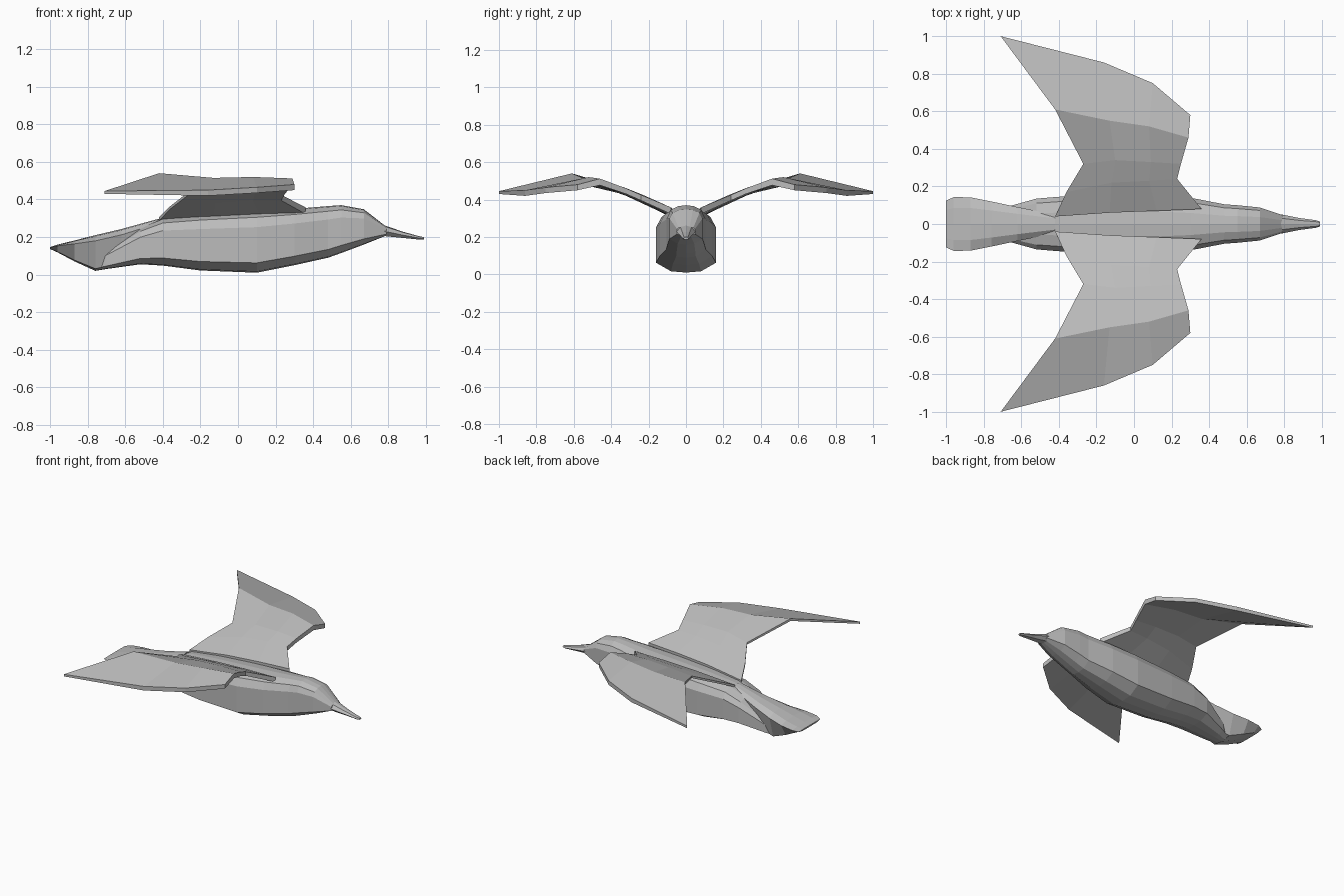
import bpy, bmesh

cube = bpy.data.objects.get("Cube")
if cube:
    bpy.data.objects.remove(cube, do_unlink=True)

grey = bpy.data.materials.new("plumage grey")
grey.use_nodes = True
grey.diffuse_color = (0.5, 0.5, 0.5, 1)
grey.node_tree.nodes["Principled BSDF"].inputs["Base Color"].default_value = (0.5, 0.5, 0.5, 1)


def make_object(name, bm):
    bmesh.ops.recalc_face_normals(bm, faces=bm.faces)
    mesh = bpy.data.meshes.new(name)
    bm.to_mesh(mesh)
    bm.free()
    mesh.materials.append(grey)
    obj = bpy.data.objects.new(name, mesh)
    bpy.context.collection.objects.link(obj)
    return obj


def loft(name, sections, profile):
    """Skin rings along x; a section is (x, half width, top z, bottom z)."""
    bm = bmesh.new()
    ring_shape = profile + [(-y, h) for y, h in reversed(profile) if y > 0]
    rings = [[bm.verts.new((x, y * w, low + h * (top - low))) for y, h in ring_shape]
             for x, w, top, low in sections]
    n = len(ring_shape)
    for a, b in zip(rings, rings[1:]):
        for i in range(n):
            j = (i + 1) % n
            bm.faces.new((a[i], a[j], b[j], b[i]))
    bm.faces.new(rings[0])
    bm.faces.new(rings[-1])
    return make_object(name, bm)


# Boxy body, tapering to the rump and the head
loft("body", [
    (-0.76, 0.06, 0.10, 0.02), (-0.70, 0.085, 0.13, 0.03), (-0.52, 0.135, 0.25, 0.055),
    (-0.40, 0.145, 0.30, 0.048), (-0.20, 0.155, 0.32, 0.022), (0.10, 0.16, 0.338, 0.01),
    (0.30, 0.14, 0.35, 0.05), (0.48, 0.105, 0.365, 0.09), (0.55, 0.10, 0.37, 0.115),
    (0.67, 0.088, 0.348, 0.16), (0.79, 0.048, 0.255, 0.208),
], [(0, 1), (0.42, 0.98), (0.82, 0.9), (1, 0.74), (1, 0.16), (0.5, 0.02), (0, 0)])

# Beak
loft("beak", [
    (0.78, 0.052, 0.262, 0.205), (0.88, 0.032, 0.228, 0.195), (0.97, 0.02, 0.203, 0.186),
    (0.99, 0.013, 0.2, 0.187),
], [(0, 1), (0.6, 0.9), (1, 0.45), (0.5, 0), (0, 0)])

# Wedge-shaped tail fan
loft("tail", [
    (-1.0, 0.125, 0.147, 0.136), (-0.96, 0.143, 0.16, 0.118), (-0.87, 0.142, 0.182, 0.07),
    (-0.76, 0.12, 0.21, 0.02), (-0.62, 0.09, 0.243, 0.05), (-0.42, 0.05, 0.298, 0.15),
], [(0, 1), (0.6, 0.97), (1, 0.84), (0.65, 0.06), (0, 0)])

# Wing: rows from root to tip, each running from leading to trailing edge
rows = [
    [(0.36, 0.08, 0.358), (0.12, 0.07, 0.35), (-0.13, 0.06, 0.335), (-0.42, 0.04, 0.305)],
    [(0.23, 0.24, 0.425), (0.08, 0.23, 0.425), (-0.12, 0.22, 0.41), (-0.36, 0.17, 0.365)],
    [(0.25, 0.32, 0.46), (0.09, 0.33, 0.465), (-0.10, 0.34, 0.46), (-0.27, 0.32, 0.435)],
    [(0.29, 0.46, 0.512), (0.08, 0.52, 0.52), (-0.13, 0.55, 0.515), (-0.42, 0.61, 0.54)],
    [(0.30, 0.58, 0.48), (0.10, 0.75, 0.465), (-0.16, 0.86, 0.45), (-0.71, 1.0, 0.445)],
]
thickness = [0.035, 0.03, 0.03, 0.035, 0.03]


def make_wing(name, side):
    bm = bmesh.new()
    upper = [[bm.verts.new((x, side * y, z)) for x, y, z in row] for row in rows]
    lower = [[bm.verts.new((x, side * y, z - t * (0.5 if i == 3 else 1)))
              for i, (x, y, z) in enumerate(row)] for row, t in zip(rows, thickness)]
    for grid in (upper, lower):
        for a, b in zip(grid, grid[1:]):
            for i in range(3):
                bm.faces.new((a[i], a[i + 1], b[i + 1], b[i]))
    # Close the rim
    rims = [[g[0][i] for i in range(4)] + [r[3] for r in g[1:]]
            + [g[-1][i] for i in (2, 1, 0)] + [r[0] for r in g[-2:0:-1]]
            for g in (upper, lower)]
    n = len(rims[0])
    for i in range(n):
        j = (i + 1) % n
        bm.faces.new((rims[0][i], rims[0][j], rims[1][j], rims[1][i]))
    return make_object(name, bm)


make_wing("left_wing", 1)
make_wing("right_wing", -1)
